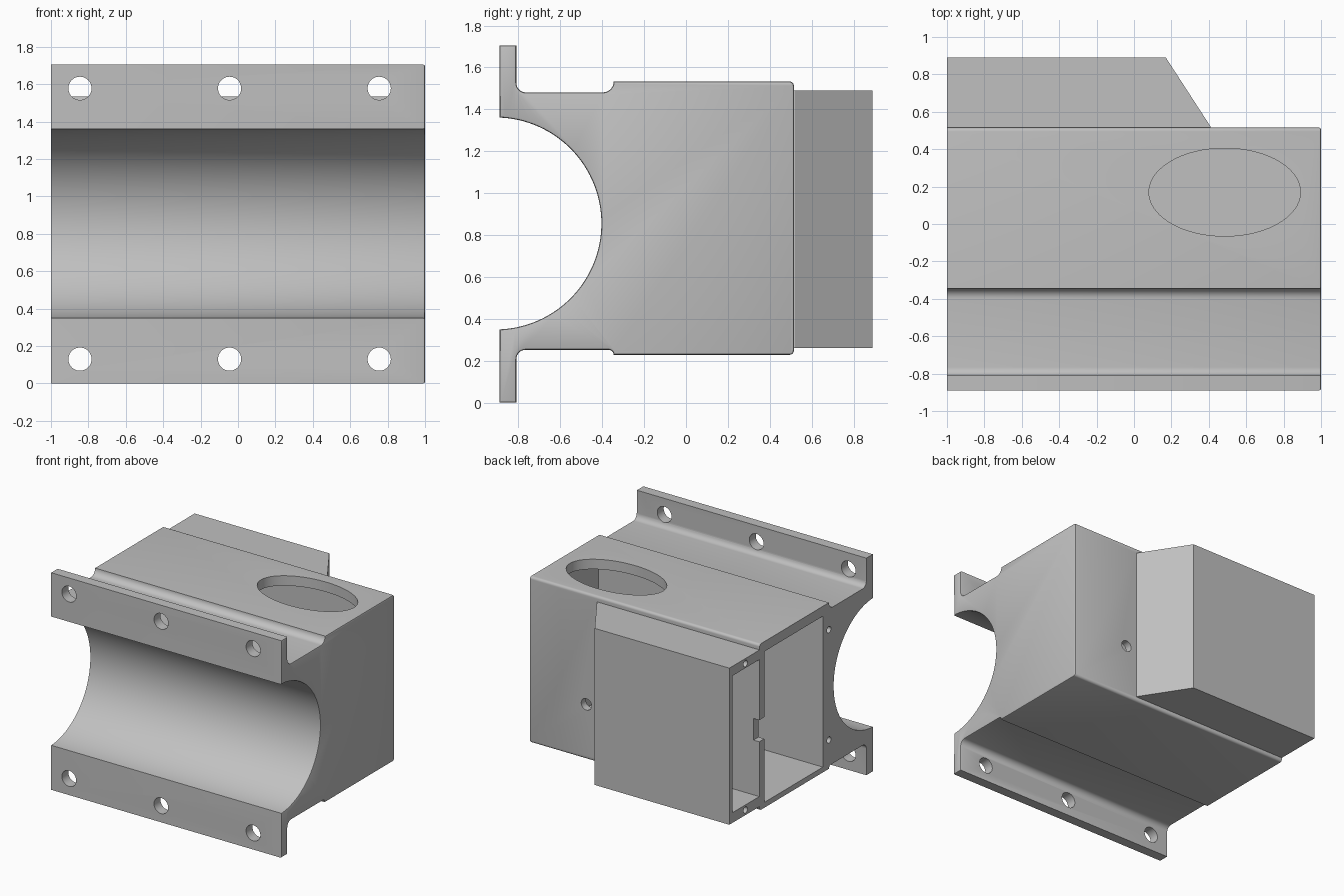
import bpy, bmesh, math
from mathutils import Matrix, Vector

cube = bpy.data.objects.get("Cube")
if cube:
    bpy.data.objects.remove(cube, do_unlink=True)

grey = bpy.data.materials.new("plain grey")
grey.use_nodes = True
COLOUR = (0.53, 0.53, 0.53, 1)
grey.diffuse_color = COLOUR
grey.node_tree.nodes["Principled BSDF"].inputs["Base Color"].default_value = COLOUR


def make_object(name, bm):
    bmesh.ops.recalc_face_normals(bm, faces=bm.faces[:])
    mesh = bpy.data.meshes.new(name)
    bm.to_mesh(mesh)
    bm.free()
    mesh.materials.append(grey)
    obj = bpy.data.objects.new(name, mesh)
    bpy.context.collection.objects.link(obj)
    return obj


def arc(cy, cz, r, a0, a1, n=8):
    angles = [math.radians(a0 + (a1 - a0) * i / n) for i in range(n + 1)]
    return [(cy + r * math.cos(a), cz + r * math.sin(a)) for a in angles]


def prism(name, points, depth, end_bevel=0):
    """Extrude a closed outline of 3D points, optionally rounding the far rim."""
    bm = bmesh.new()
    face = bm.faces.new([bm.verts.new(p) for p in points])
    res = bmesh.ops.extrude_face_region(bm, geom=[face])
    verts = [g for g in res["geom"] if isinstance(g, bmesh.types.BMVert)]
    bmesh.ops.translate(bm, verts=verts, vec=depth)
    if end_bevel:
        moved = set(verts)
        rim = [e for e in bm.edges if all(v in moved for v in e.verts)]
        bmesh.ops.bevel(bm, geom=rim, offset=end_bevel, segments=2, profile=0.5,
                        affect='EDGES', clamp_overlap=False)
    return make_object(name, bm)


def box(name, x, y, z):
    outline = [(x[0], y[0], z[0]), (x[1], y[0], z[0]), (x[1], y[1], z[0]), (x[0], y[1], z[0])]
    return prism(name, outline, (0, 0, z[1] - z[0]))


def cylinder(name, centre, axis, length, rx, ry=None, n=40):
    bm = bmesh.new()
    bmesh.ops.create_cone(bm, cap_ends=True, segments=n, radius1=1, radius2=1, depth=length)
    turn = Vector((0, 0, 1)).rotation_difference(Vector(axis)).to_matrix().to_4x4()
    scale = Matrix.Diagonal((rx, ry or rx, 1, 1))
    bmesh.ops.transform(bm, matrix=Matrix.Translation(centre) @ turn @ scale, verts=bm.verts[:])
    return make_object(name, bm)


def combine(target, tool, operation):
    mod = target.modifiers.new("cut", 'BOOLEAN')
    mod.object, mod.operation, mod.solver = tool, operation, 'EXACT'
    tool.hide_render = True
    bpy.ops.object.select_all(action='DESELECT')
    bpy.context.view_layer.objects.active = target
    target.select_set(True)
    bpy.ops.object.modifier_apply(modifier=mod.name)
    bpy.data.objects.remove(tool, do_unlink=True)


# Main body section: flanges, fillets, steps, rounded back corners and half-round bore
profile = [(-0.89, 0), (-0.81, 0)]
profile += arc(-0.765, 0.207, 0.045, 180, 90)
profile += arc(-0.369, 0.228, 0.024, 90, 0, 5)
profile += arc(0.495, 0.248, 0.02, -90, 0, 5)
profile += arc(0.495, 1.513, 0.02, 0, 90, 5)
profile += arc(-0.397, 1.533, 0.052, 0, -90)
profile += arc(-0.765, 1.526, 0.045, -90, -180)
profile += [(-0.81, 1.705), (-0.89, 1.705)]
profile += arc(-0.91, 0.855, 0.506, 87.7, -87.7, 64)
housing = prism("housing", [(-1, y, z) for y, z in profile], (2, 0, 0), 0.01)

# Side compartment on the back with a slanted end
rear = [(-1, 0.48), (0.41, 0.48), (0.41, 0.52), (0.17, 0.89), (-1, 0.89)]
combine(housing, prism("rear_compartment", [(x, y, 0.26) for x, y in rear], (0, 0, 1.23)), 'UNION')

# Cavities open at the -x end, and the notch in the wall between them
combine(housing, box("main_cavity", (-1.1, 0.95), (-0.27, 0.457), (0.27, 1.455)), 'DIFFERENCE')
inner = [(-1.1, 0.519), (0.36, 0.519), (0.145, 0.853), (-1.1, 0.853)]
combine(housing, prism("rear_cavity", [(x, y, 0.34) for x, y in inner], (0, 0, 1.075)), 'DIFFERENCE')
combine(housing, box("wall_notch", (-1.1, -0.95), (0.44, 0.54), (0.77, 0.94)), 'DIFFERENCE')

# Oval opening in the top and cable hole in the back
combine(housing, cylinder("oval_opening", (0.485, 0.17, 1.5), (0, 0, 1), 0.2, 0.405, 0.235, 80), 'DIFFERENCE')
combine(housing, cylinder("cable_hole", (0.505, 0.49, 0.66), (0, 1, 0), 0.2, 0.045), 'DIFFERENCE')

# Flange bolt holes
for x in (-0.845, -0.045, 0.755):
    for z in (0.13, 1.578):
        combine(housing, cylinder("bolt_hole", (x, -0.85, z), (0, 1, 0), 0.2, 0.062), 'DIFFERENCE')

# Cover screw holes in the open end
for y, z in ((-0.346, 1.32), (-0.346, 0.454), (0.69, 1.45), (0.69, 0.3)):
    combine(housing, cylinder("screw_hole", (-1, y, z), (1, 0, 0), 0.4, 0.025, n=24), 'DIFFERENCE')

# Smooth the curved faces, keep the corners sharp
bpy.ops.object.select_all(action='DESELECT')
housing.select_set(True)
bpy.context.view_layer.objects.active = housing
bpy.ops.object.shade_smooth_by_angle(angle=math.radians(30))
